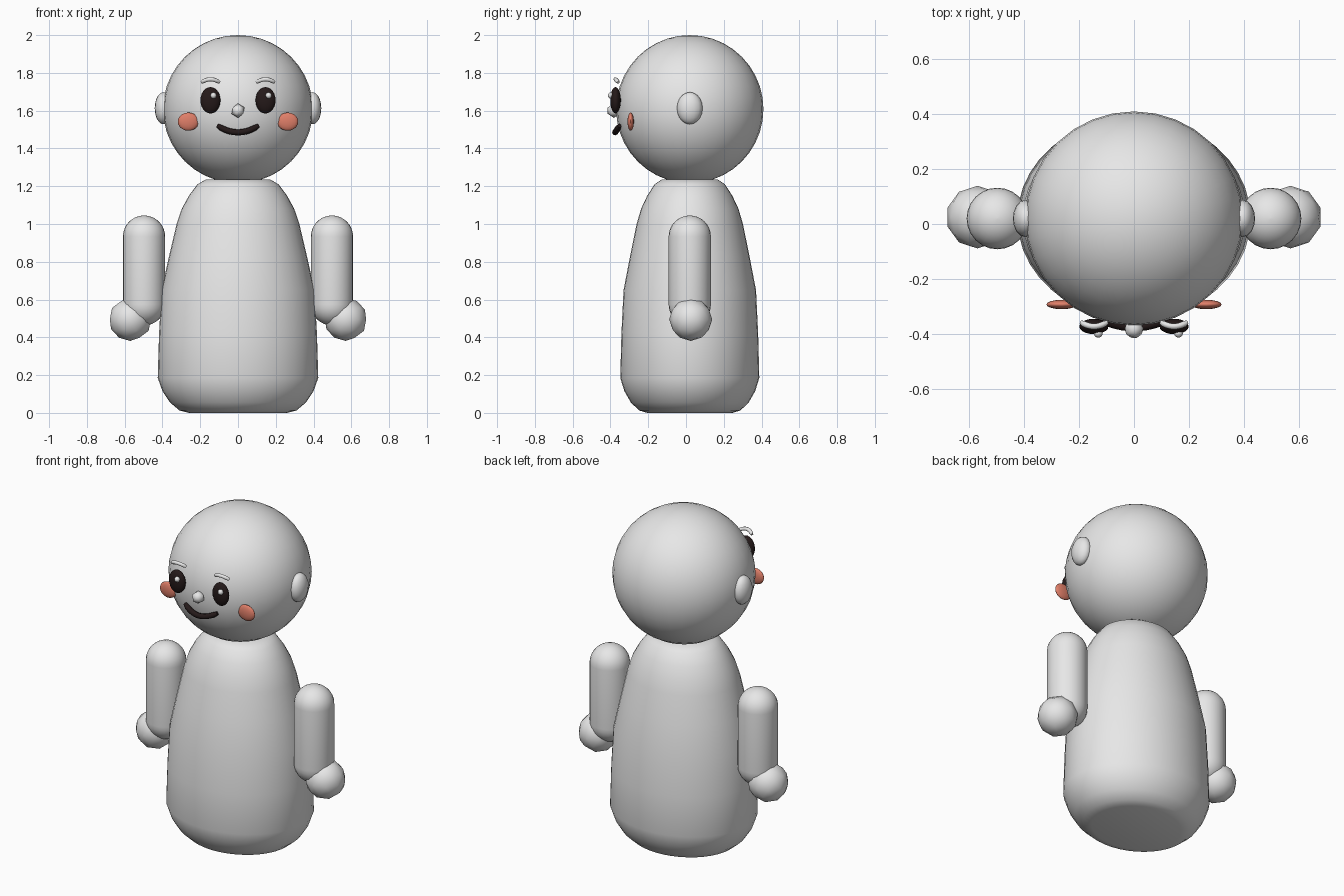
import bpy
import bmesh
from math import sin, cos, pi, radians
from mathutils import Vector

cube = bpy.data.objects.get("Cube")
if cube:
    bpy.data.objects.remove(cube, do_unlink=True)

MID_Y = 0.02  # depth of the body axis


def material(name, colour):
    mat = bpy.data.materials.new(name)
    mat.use_nodes = True
    mat.diffuse_color = (*colour, 1)
    mat.node_tree.nodes["Principled BSDF"].inputs["Base Color"].default_value = (*colour, 1)
    return mat


GREY = material("plain grey", (0.8, 0.8, 0.8))
DARK = material("dark brown", (0.018, 0.010, 0.010))
BLUSH = material("blush red", (0.74, 0.21, 0.14))


def finish(bm, name, mat, location, angle=60):
    """Turn a bmesh into a smooth shaded object."""
    bmesh.ops.recalc_face_normals(bm, faces=bm.faces)
    mesh = bpy.data.meshes.new(name)
    bm.to_mesh(mesh)
    bm.free()
    mesh.materials.append(mat)
    obj = bpy.data.objects.new(name, mesh)
    bpy.context.collection.objects.link(obj)
    obj.location = location
    bpy.ops.object.select_all(action="DESELECT")
    obj.select_set(True)
    bpy.context.view_layer.objects.active = obj
    bpy.ops.object.shade_smooth_by_angle(angle=radians(angle))
    return obj


def ellipsoid(name, mat, location, radii, segments=24, rings=12):
    bm = bmesh.new()
    bmesh.ops.create_uvsphere(bm, u_segments=segments, v_segments=rings, radius=1)
    bmesh.ops.scale(bm, vec=radii, verts=bm.verts)
    return finish(bm, name, mat, location)


def faceted_ball(name, location, radius, subdivisions):
    bm = bmesh.new()
    bmesh.ops.create_icosphere(bm, subdivisions=subdivisions, radius=radius)
    return finish(bm, name, GREY, location)


def lathe(name, profile, location, sides, depth=1.0):
    """Revolve (radius, height) points about z, with an oval cross-section."""
    bm = bmesh.new()
    rings = [[bm.verts.new((r * cos(2 * pi * i / sides), depth * r * sin(2 * pi * i / sides), z))
              for i in range(sides)] for r, z in profile]
    for low, high in zip(rings, rings[1:]):
        for i in range(sides):
            j = (i + 1) % sides
            bm.faces.new((low[i], low[j], high[j], high[i]))
    bm.faces.new(rings[0])
    bm.faces.new(rings[-1])
    return finish(bm, name, GREY, location)


def tube(name, mat, points, radius):
    """Round bar along a smooth three point arc."""
    start, peak, end = map(Vector, points)
    control = 2 * peak - (start + end) / 2
    steps = 10
    curve = bpy.data.curves.new(name, "CURVE")
    curve.dimensions = "3D"
    curve.bevel_depth = radius
    curve.bevel_resolution = 2
    curve.use_fill_caps = True
    spline = curve.splines.new("POLY")
    spline.points.add(steps)
    for i, point in enumerate(spline.points):
        t = i / steps
        point.co = (*((1 - t) ** 2 * start + 2 * t * (1 - t) * control + t * t * end), 1)
        point.radius = 0.7 if i in (0, steps) else 1
    curve.materials.append(mat)
    obj = bpy.data.objects.new(name, curve)
    bpy.context.collection.objects.link(obj)
    bpy.ops.object.select_all(action="DESELECT")
    obj.select_set(True)
    bpy.context.view_layer.objects.active = obj
    bpy.ops.object.convert(target="MESH")
    bpy.ops.object.shade_smooth_by_angle(angle=radians(50))


# Body: oval lathe with rounded foot and sloping shoulders
lathe("body", [(0.26, 0), (0.31, 0.013), (0.36, 0.055), (0.40, 0.115), (0.425, 0.185),
               (0.418, 0.42), (0.405, 0.65), (0.365, 0.83), (0.325, 1.0), (0.298, 1.08),
               (0.26, 1.15), (0.215, 1.21), (0.172, 1.235)], (0, MID_Y, 0), 40, 0.866)

# Head
ellipsoid("head", GREY, (0, MID_Y, 1.608), (0.397, 0.39, 0.392), 32, 20)
faceted_ball("nose", (0, -0.382, 1.6), 0.038, 1)
tube("mouth", DARK, [(-0.108, -0.352, 1.52), (0, -0.375, 1.485), (0.108, -0.352, 1.52)], 0.016)

# Arm capsule: half circles at both ends
ARM_RADIUS = 0.112
shoulder, wrist = Vector((0.455, MID_Y, 0.928)), Vector((0.54, MID_Y, 0.58))
axis = shoulder - wrist
half = axis.length / 2
bends = [i * pi / 16 for i in range(9)]
cap = [(max(ARM_RADIUS * cos(a), 0.001), half + ARM_RADIUS * sin(a)) for a in bends]
capsule = [(r, -z) for r, z in reversed(cap)] + cap

# Paired parts
for side, s in (("left", 1), ("right", -1)):
    arm = lathe(side + "_arm", capsule, (0, 0, 0), 24)
    arm.location = (s * (shoulder.x + wrist.x) / 2, MID_Y, (shoulder.z + wrist.z) / 2)
    arm.rotation_euler.y = Vector((s * axis.x, 0, axis.z)).to_track_quat("Z", "Y").to_euler().y
    hand = faceted_ball(side + "_hand", (s * 0.57, MID_Y + 0.005, 0.495), 0.114, 2)
    hand.rotation_euler.y = arm.rotation_euler.y
    ellipsoid(side + "_ear", GREY, (s * 0.395, MID_Y, 1.613), (0.046, 0.068, 0.085), 16, 10)
    ellipsoid(side + "_eye", DARK, (s * 0.146, -0.373, 1.655), (0.053, 0.028, 0.07), 20, 12)
    ellipsoid(side + "_eye_glint", GREY, (s * 0.146 + 0.016, -0.398, 1.68), (0.016, 0.016, 0.016), 12, 8)
    ellipsoid(side + "_cheek", BLUSH, (s * 0.263, -0.293, 1.542), (0.056, 0.017, 0.048), 16, 10)
    tube(side + "_brow", GREY, [(s * 0.193, -0.358, 1.75), (s * 0.146, -0.373, 1.766),
                                (s * 0.098, -0.358, 1.75)], 0.011)
